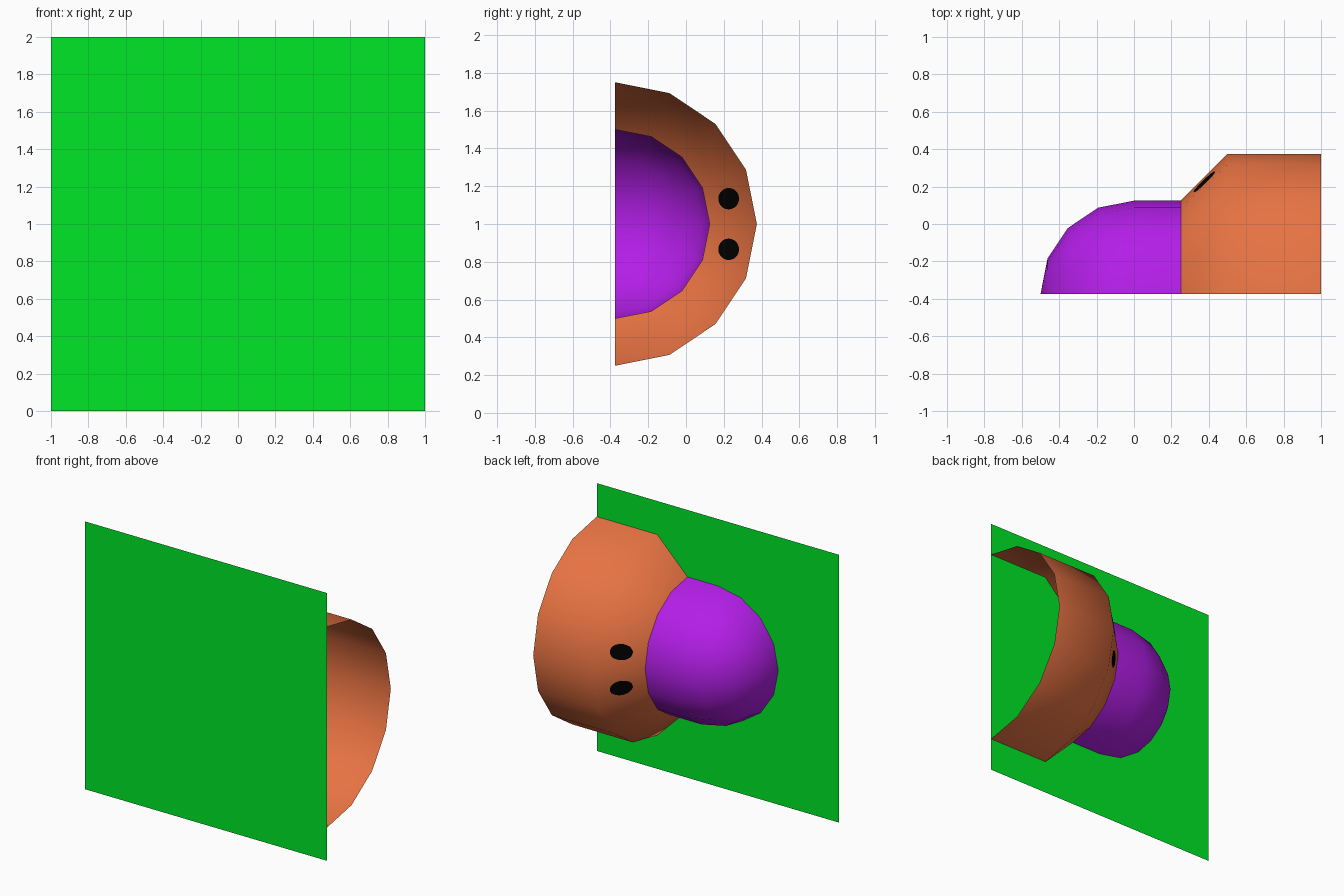
import bpy, bmesh
from math import sin, cos, pi, radians

if "Cube" in bpy.data.objects:
    bpy.data.objects.remove(bpy.data.objects["Cube"])

YB = -0.375   # plane of the back board, where the half shells end
ZC = 1.0      # height of the shell axis
STEP = radians(22.5)


def material(name, rgb):
    m = bpy.data.materials.new(name)
    m.diffuse_color = (*rgb, 1)
    m.use_nodes = True
    m.node_tree.nodes["Principled BSDF"].inputs["Base Color"].default_value = m.diffuse_color
    return m


GREEN = material("green", (0.0, 0.80, 0.021))
ORANGE = material("orange", (0.80, 0.17, 0.055))
PURPLE = material("purple", (0.45, 0.013, 0.80))
BLACK = material("black", (0.0, 0.0, 0.0))


def finish(bm, name, mat, smooth=False):
    me = bpy.data.meshes.new(name)
    for f in bm.faces:
        f.smooth = smooth
    bm.to_mesh(me)
    bm.free()
    me.materials.append(mat)
    ob = bpy.data.objects.new(name, me)
    bpy.context.collection.objects.link(ob)
    return ob


def half_lathe(name, profile, mat):
    """Turn an (x, radius) profile half way round the x axis line."""
    bm = bmesh.new()
    rings = [[bm.verts.new((x, YB + r * sin(i * STEP), ZC + r * cos(i * STEP)))
              for i in range(9)] for x, r in profile]
    for a, b in zip(rings, rings[1:]):
        for i in range(8):
            bm.faces.new((a[i], a[i + 1], b[i + 1], b[i]))
    bmesh.ops.remove_doubles(bm, verts=bm.verts, dist=1e-5)
    return finish(bm, name, mat, True)


# Flat square board
bm = bmesh.new()
bm.faces.new([bm.verts.new((x, YB, z)) for x, z in ((-1, 0), (1, 0), (1, 2), (-1, 2))])
finish(bm, "board", GREEN)

# Open half shell with a tapered shoulder
half_lathe("body_shell", [(1, 0.75), (0.5, 0.75), (0.25, 0.5)], ORANGE)

# Half-round nose with a domed end
dome = [(-0.5 * sin(i * STEP), 0.5 * cos(i * STEP)) for i in range(5)]
half_lathe("nose_dome", [(0.25, 0.5)] + dome, PURPLE)

# Eyes: thin plates lying through the tapered facets, visible from both sides
for side, name in ((1, "upper_eye"), (-1, "lower_eye")):
    bm = bmesh.new()
    layers = []
    for off in (-0.003, 0.003):
        ring = []
        for i in range(20):
            a = 2 * pi * i / 20
            y, z = 0.226 + 0.055 * cos(a), 0.134 + 0.057 * sin(a)
            radius = ((y - YB) * cos(STEP / 2) + z * sin(STEP / 2)) / cos(STEP / 2)
            ring.append(bm.verts.new((radius - 0.25 + off, y, ZC + side * z)))
        layers.append(ring)
        bm.faces.new(ring)
    for i in range(20):
        j = (i + 1) % 20
        bm.faces.new((layers[0][i], layers[0][j], layers[1][j], layers[1][i]))
    bmesh.ops.recalc_face_normals(bm, faces=bm.faces)
    finish(bm, name, BLACK)
